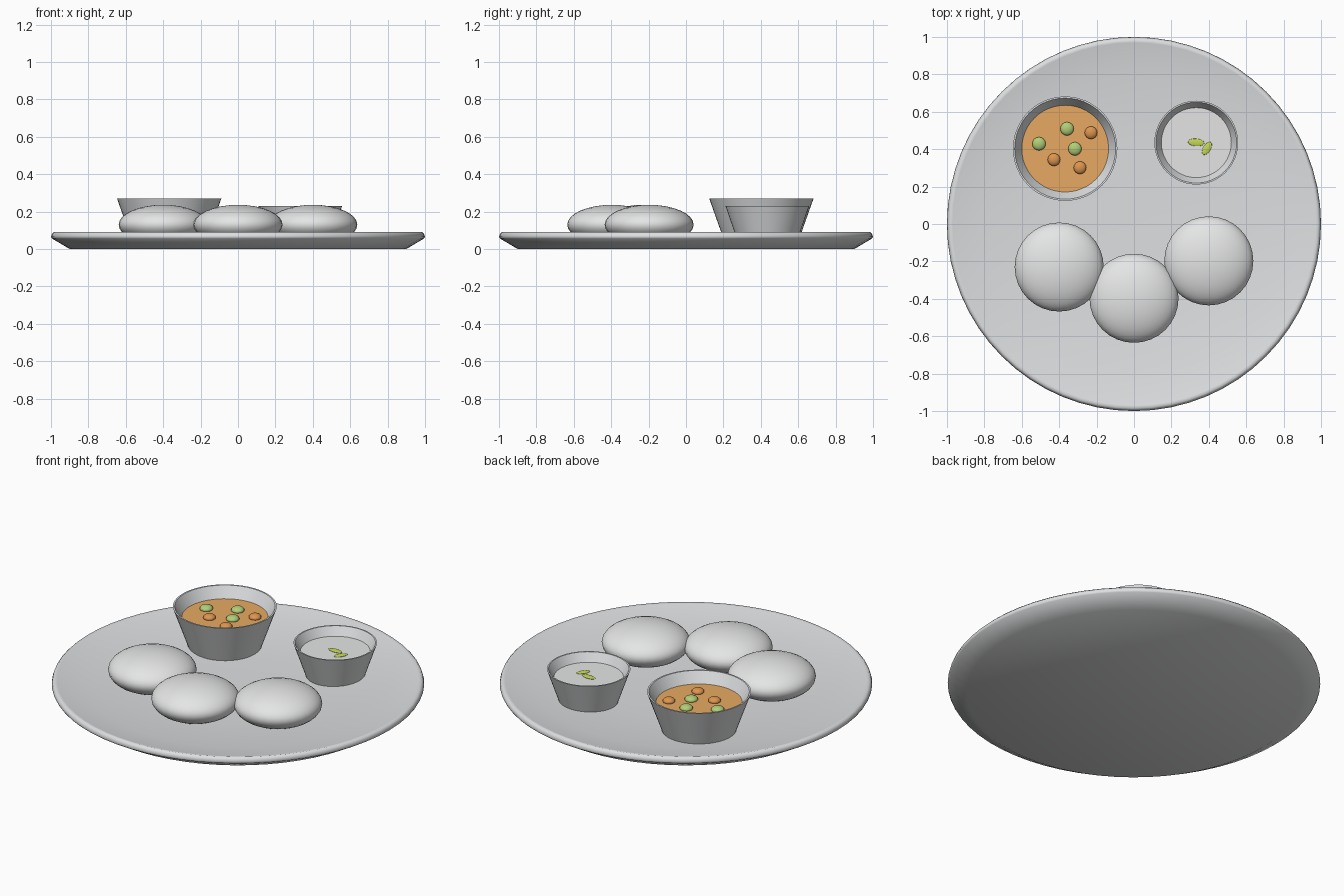
import bpy, bmesh, math

if "Cube" in bpy.data.objects:
    bpy.data.objects.remove(bpy.data.objects["Cube"])


def material(name, r, g, b):
    m = bpy.data.materials.new(name)
    m.diffuse_color = (r, g, b, 1)
    m.use_nodes = True
    m.node_tree.nodes["Principled BSDF"].inputs["Base Color"].default_value = m.diffuse_color
    return m


STEEL = material("steel grey", 0.73, 0.74, 0.75)
WHITE = material("cake white", 0.78, 0.785, 0.79)
STEW = material("stew orange", 0.82, 0.41, 0.125)
PEA = material("pea green", 0.44, 0.62, 0.19)
LENTIL = material("dumpling brown", 0.72, 0.30, 0.08)
LEAF = material("leaf green", 0.56, 0.68, 0.10)


def finish(ob, mat, angle):
    ob.data.materials.append(mat)
    bpy.ops.object.select_all(action='DESELECT')
    ob.select_set(True)
    bpy.context.view_layer.objects.active = ob
    bpy.ops.object.shade_smooth_by_angle(angle=math.radians(angle))


def lathe(name, profile, mat, x=0, y=0, segments=48, angle=30):
    """Spin an (r, z) profile around the vertical axis."""
    bm = bmesh.new()
    pts = [bm.verts.new((r, 0, z)) for r, z in profile]
    edges = [bm.edges.new(p) for p in zip(pts, pts[1:])]
    bmesh.ops.spin(bm, geom=pts + edges, cent=(0, 0, 0), axis=(0, 0, 1),
                   angle=math.tau, steps=segments, use_merge=True)
    bmesh.ops.remove_doubles(bm, verts=bm.verts, dist=1e-4)
    bmesh.ops.recalc_face_normals(bm, faces=bm.faces)
    me = bpy.data.meshes.new(name)
    bm.to_mesh(me)
    bm.free()
    ob = bpy.data.objects.new(name, me)
    ob.location = (x, y, 0)
    bpy.context.collection.objects.link(ob)
    finish(ob, mat, angle)


def ellipsoid(name, loc, size, mat, turn=0, segments=16, rings=10):
    bpy.ops.mesh.primitive_uv_sphere_add(segments=segments, ring_count=rings,
                                         radius=1, location=loc)
    ob = bpy.context.object
    ob.name = name
    ob.scale = size
    ob.rotation_euler.z = math.radians(turn)
    finish(ob, mat, 60)


# Shallow dished plate with a softly rounded rim
lathe("plate", [(0, 0), (0.9, 0), (0.995, 0.056), (1.0, 0.065), (0.995, 0.08),
                (0.985, 0.09), (0.97, 0.087), (0.8, 0.056), (0.4, 0.04), (0, 0.036)],
      STEEL, segments=64, angle=60)

# Steamed cakes
for i, (x, y) in enumerate([(-0.4, -0.23), (0, -0.397), (0.4, -0.197)]):
    ellipsoid(f"steamed_cake_{i + 1}", (x, y, 0.13), (0.238, 0.238, 0.106),
              WHITE, segments=32, rings=16)

# Large bowl with stew
BX, BY = -0.368, 0.403
lathe("large_bowl", [(0, 0.036), (0.196, 0.036), (0.279, 0.27), (0.27, 0.27),
                     (0.2, 0.15), (0, 0.15)], STEEL, BX, BY)
lathe("stew", [(0, 0.195), (0.222, 0.195), (0.232, 0.207), (0, 0.207)], STEW, BX, BY)

# Small bowl with white sauce
SX, SY = 0.333, 0.435
lathe("small_bowl", [(0, 0.036), (0.157, 0.036), (0.224, 0.23), (0.216, 0.23),
                     (0.16, 0.13), (0, 0.13)], STEEL, SX, SY)
lathe("white_sauce", [(0, 0.17), (0.179, 0.17), (0.187, 0.181), (0, 0.181)], WHITE, SX, SY)

# Pieces floating in the stew
for i, (x, y) in enumerate([(-0.358, 0.509), (-0.508, 0.429), (-0.316, 0.402)]):
    ellipsoid(f"pea_{i + 1}", (x, y, 0.212), (0.036, 0.036, 0.02), PEA)
for i, (x, y) in enumerate([(-0.23, 0.488), (-0.428, 0.344), (-0.289, 0.301)]):
    ellipsoid(f"dumpling_{i + 1}", (x, y, 0.212), (0.034, 0.034, 0.02), LENTIL)

# Leaves on the sauce
ellipsoid("leaf_1", (0.332, 0.436, 0.183), (0.044, 0.02, 0.005), LEAF, -5)
ellipsoid("leaf_2", (0.39, 0.404, 0.183), (0.039, 0.02, 0.005), LEAF, 58)
